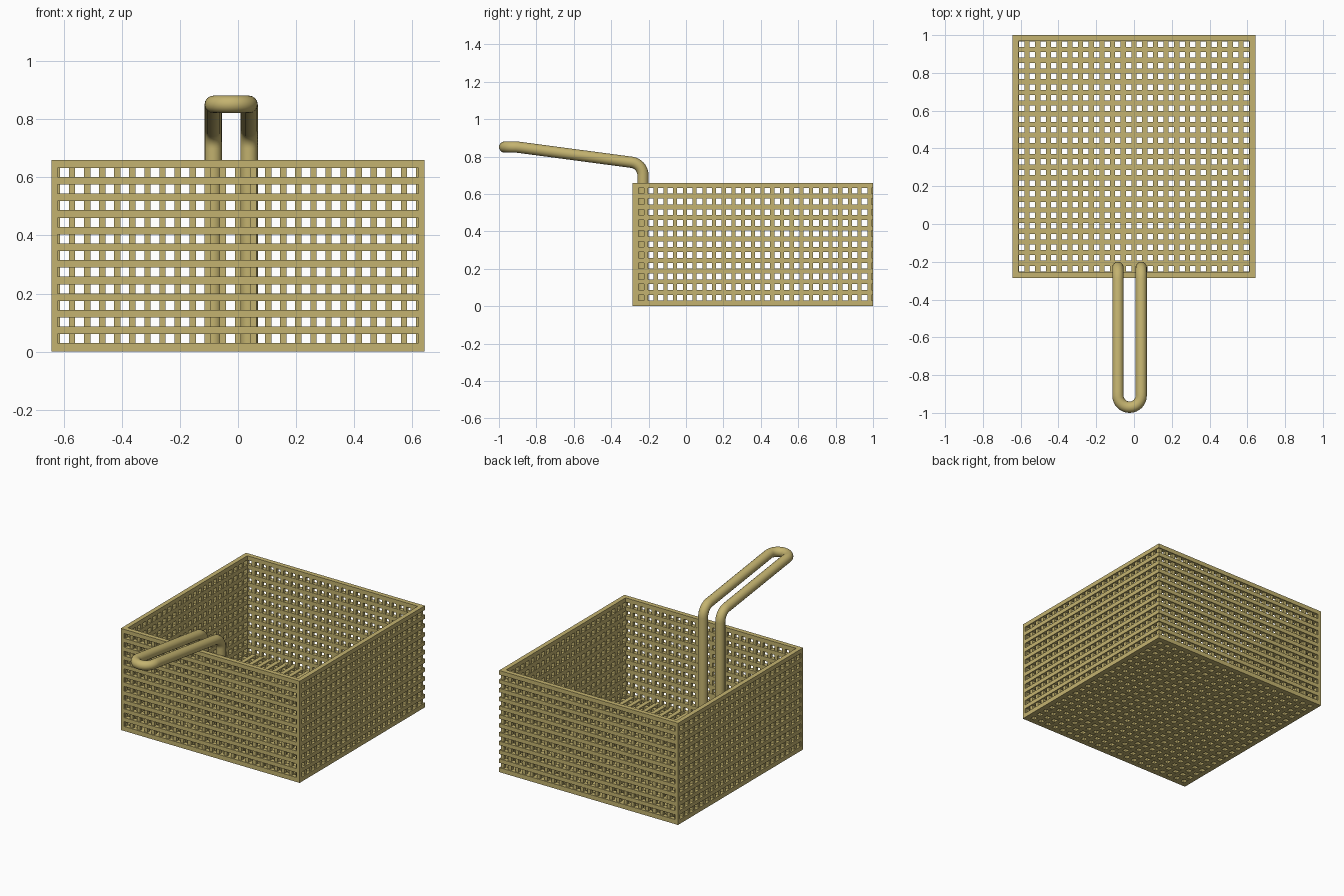
import bpy, bmesh, math
from mathutils import Vector

if "Cube" in bpy.data.objects:
    bpy.data.objects.remove(bpy.data.objects["Cube"])

mat = bpy.data.materials.new("brass_wire")
mat.diffuse_color = (0.55, 0.45, 0.16, 1)
mat.use_nodes = True
mat.node_tree.nodes["Principled BSDF"].inputs["Base Color"].default_value = mat.diffuse_color

H = 0.6425            # half width of the square basket
YC = 0.3575           # basket centre in y
TOP = 0.66            # rim height
T = 0.03              # wall thickness
REC = 0.007           # how far upright bars sit behind the horizontal ones


def bars(lo, hi, first, last, count, hole):
    """Solid intervals left between evenly spaced holes."""
    step = (last - first) / (count - 1)
    out, start = [], lo
    for i in range(count):
        c = first + step * i
        out.append((start, c - hole / 2))
        start = c + hole / 2
    return out + [(start, hi)]


def box(bm, x, y, z):
    r = bmesh.ops.create_cube(bm, size=1)
    for v in r["verts"]:
        v.co = Vector([(a + b) / 2 + c * (b - a) for (a, b), c in zip((x, y, z), v.co)])


def finish(bm, name):
    me = bpy.data.meshes.new(name)
    bm.to_mesh(me)
    bm.free()
    me.materials.append(mat)
    ob = bpy.data.objects.new(name, me)
    bpy.context.collection.objects.link(ob)
    return ob


# Walls: full-depth horizontal bars crossed by slightly recessed uprights
rows = bars(0, TOP, 0.045, 0.617, 11, 0.031)
cols = bars(-H, H, -0.597, 0.597, 24, 0.030)
walls = (("front_wall", 0), ("right_wall", 90), ("back_wall", 180), ("left_wall", 270))
for name, angle in walls:
    bm = bmesh.new()
    for z in rows:
        box(bm, (-H, H), (-H, -H + T), z)
    for a, b in cols:
        a, b = max(a, -H + REC), min(b, H - REC)
        box(bm, (a, b), (-H + REC, -H + T - 0.002), (0.005, TOP - 0.005))
    ob = finish(bm, name)
    ob.location.y = YC
    ob.rotation_euler.z = math.radians(angle)

# Corner posts at the front corners and the back left corner
for name, sx, sy in (("front_left_post", -1, -1), ("front_right_post", 1, -1),
                     ("back_left_post", -1, 1)):
    bm = bmesh.new()
    xs = sorted((sx * H, sx * (H - 0.022)))
    ys = sorted((YC + sy * H, YC + sy * (H - 0.022)))
    box(bm, xs, ys, (0, TOP))
    finish(bm, name)

# Floor grid
bm = bmesh.new()
for a, b in bars(-H + 0.005, H - 0.005, -0.594, 0.594, 22, 0.029):
    box(bm, (a, b), (YC - H + 0.005, YC + H - 0.005), (0, 0.029))
    box(bm, (-H + 0.005, H - 0.005), (YC + a, YC + b), (0.001, 0.022))
finish(bm, "floor_grid")

# Handle: one bent round rod, two legs joined by a U at the grip end
CX, R = -0.0235, 0.0615
leg = [(-0.23, 0.03)]
for i in range(9):
    t = math.radians(82.7) * i / 8
    leg.append((-0.30 + 0.07 * math.cos(t), 0.70 + 0.07 * math.sin(t)))
leg.append((-0.89, 0.849))
path = [(CX - R, y, z) for y, z in leg]
for i in range(17):
    t = math.pi * i / 16
    path.append((CX - R * math.cos(t), -0.9085 - R * math.sin(t), 0.851))
path += [(CX + R, y, z) for y, z in reversed(leg)]

cu = bpy.data.curves.new("handle", "CURVE")
cu.dimensions = "3D"
cu.bevel_depth = 0.03
cu.bevel_resolution = 6
cu.use_fill_caps = True
sp = cu.splines.new("POLY")
sp.points.add(len(path) - 1)
for p, co in zip(sp.points, path):
    p.co = (*co, 1)
cu.materials.append(mat)
handle = bpy.data.objects.new("handle", cu)
bpy.context.collection.objects.link(handle)
bpy.context.view_layer.objects.active = handle
handle.select_set(True)
bpy.ops.object.convert(target="MESH")
bpy.ops.object.shade_smooth_by_angle(angle=math.radians(40))
